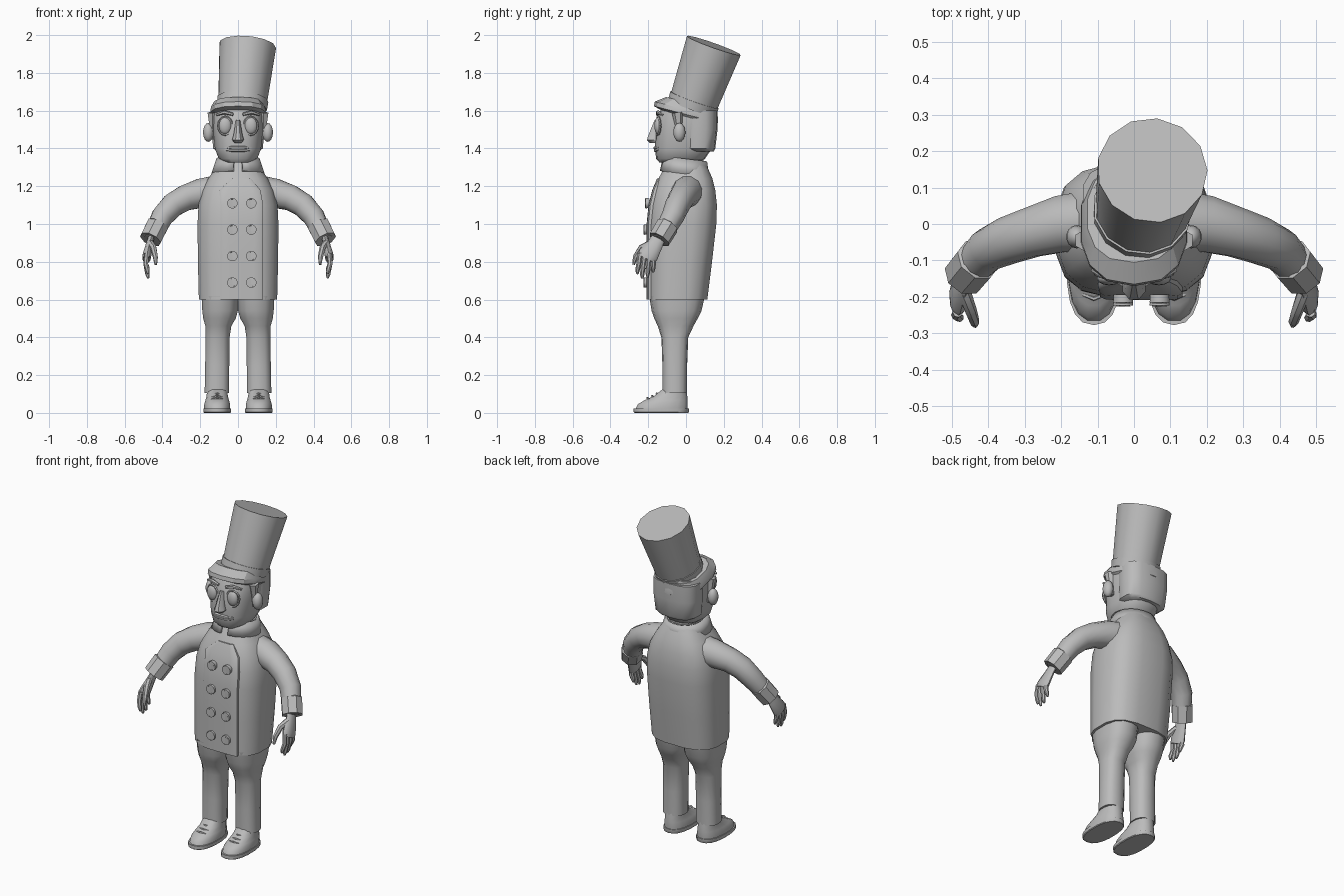
import bpy, bmesh, math
from mathutils import Vector, Matrix

mat = bpy.data.materials.new("plain grey")
mat.diffuse_color = (0.5, 0.5, 0.5, 1)


def finish(name, bm, angle=40):
    bmesh.ops.recalc_face_normals(bm, faces=bm.faces)
    me = bpy.data.meshes.new(name)
    bm.to_mesh(me)
    bm.free()
    me.materials.append(mat)
    ob = bpy.data.objects.new(name, me)
    bpy.context.collection.objects.link(ob)
    bpy.ops.object.select_all(action='DESELECT')
    ob.select_set(True)
    bpy.context.view_layer.objects.active = ob
    bpy.ops.object.shade_smooth_by_angle(angle=math.radians(angle))
    return ob


def skin(name, loops, angle=40, caps=True):
    bm = bmesh.new()
    rows = [[bm.verts.new(p) for p in lp] for lp in loops]
    n = len(rows[0])
    for a, b in zip(rows, rows[1:]):
        for i in range(n):
            bm.faces.new((a[i], a[(i + 1) % n], b[(i + 1) % n], b[i]))
    if caps:
        bm.faces.new(rows[0])
        bm.faces.new(rows[-1])
    return finish(name, bm, angle)


def rounded(n, e):
    for i in range(n):
        t = 2 * math.pi * (i + 0.5) / n
        c, s = math.cos(t), math.sin(t)
        yield (math.copysign(abs(c) ** (2 / e), c), math.copysign(abs(s) ** (2 / e), s))


def stack(name, rings, n=16, e=2.4, x=0, tilt=0, **kw):
    """Rings are (z, half width, front y, back y[, centre x]); tilt lowers the back."""
    loops = []
    for z, rx, yf, yb, *cx in rings:
        cx = cx[0] if cx else x
        loops.append([Vector((cx + rx * u, (yf + yb) / 2 + (yb - yf) / 2 * v,
                              z - tilt * ((yf + yb) / 2 + (yb - yf) / 2 * v)))
                      for u, v in rounded(n, e)])
    return skin(name, loops, **kw)


def tube(name, pts, n=8, flat=1.0, ref=(0, 1, 0), **kw):
    """Sweep along (x, y, z, radius); flat scales the width across ref."""
    P = [Vector(p[:3]) for p in pts]
    loops = []
    for i, p in enumerate(pts):
        t = (P[min(i + 1, len(P) - 1)] - P[max(i - 1, 0)]).normalized()
        a = t.cross(Vector(ref)).normalized()
        b = a.cross(t)
        loops.append([P[i] + p[3] * (flat * u * a + v * b) for u, v in rounded(n, 2)])
    return skin(name, loops, **kw)


def ellipsoid(name, loc, scale):
    bm = bmesh.new()
    bmesh.ops.create_uvsphere(bm, u_segments=14, v_segments=8, radius=1,
                              matrix=Matrix.Translation(loc) @ Matrix.Diagonal((*scale, 1)))
    return finish(name, bm)


# Jacket body and its overlapping front panel
body = [(.60, .21, -.203, .115), (.80, .215, -.203, .14), (1.0, .217, -.203, .163),
        (1.10, .212, -.193, .166), (1.18, .192, -.173, .157), (1.24, .16, -.148, .142),
        (1.29, .125, -.12, .12), (1.33, .10, -.10, .10)]
stack("jacket", body, n=16, e=2.9)
stack("jacket_front_panel", [(z, w, yf - .006, yf + .04, cx) for (z, _, yf, _), w, cx in
                             zip(body[:6], (.115, .115, .115, .115, .11, .05),
                                 (.02, .02, .02, .02, .01, .02))], n=12, e=5)

# Stand-up collar, open at the front
collar = stack("collar", [(1.265, .142, -.14, .125), (1.345, .115, -.122, .113)],
               n=20, e=2.2, tilt=.12, caps=False)
bm = bmesh.new()
bm.from_mesh(collar.data)
bmesh.ops.delete(bm, geom=[f for f in bm.faces if f.calc_center_median().y < -.11
                           and abs(f.calc_center_median().x) < .03], context='FACES')
bm.to_mesh(collar.data)
bm.free()
mod = collar.modifiers.new("thickness", 'SOLIDIFY')
mod.thickness = .014

# Two rows of rimmed buttons
for z, y in ((1.11, -.203), (.97, -.211), (.83, -.211), (.69, -.211)):
    for x in (-.03, .07):
        tube("button", [(x, y + .01, z, .027), (x, y - .012, z, .028), (x, y - .015, z, .022),
                        (x, y - .010, z, .018)], n=12, ref=(0, 0, 1), angle=30)

# Neck and head
stack("neck", [(1.28, .085, -.09, .09), (1.40, .085, -.09, .10)], n=12)
stack("head", [(1.325, .075, -.14, .07), (1.345, .103, -.158, .10), (1.40, .124, -.165, .138),
               (1.50, .133, -.162, .155), (1.57, .137, -.15, .16), (1.62, .13, -.125, .15)],
      n=18, e=2.5)
stack("hair_back", [(1.385, .11, .0, .147), (1.40, .134, -.02, .155), (1.50, .142, -.02, .167),
                    (1.60, .142, -.02, .168)], n=14, e=2.8)

# Cap base with jutting brim
stack("cap_base", [(1.565, .135, -.12, .155), (1.58, .148, -.17, .17), (1.605, .147, -.165, .17),
                   (1.645, .13, -.105, .16)], n=14, e=2.5, tilt=.26, angle=25)

# Tall leaning hat
low, high = Vector((.02, .03, 1.615)), Vector((.05, .147, 1.945))
tube("hat", [(*low, .128), (*low.lerp(high, .16), .132), (*high, .152)],
     n=13, angle=40)
tube("hat_band", [(*low, .134), (*low.lerp(high, .13), .137)], n=13, angle=40)

# Nose and mouth
stack("nose", [(1.43, .02, -.195, -.13), (1.445, .034, -.21, -.13), (1.47, .026, -.202, -.13),
               (1.55, .012, -.168, -.13)], n=8, e=2)
for z, r in ((1.405, .010), (1.392, .009)):
    tube("lip", [(-.07, -.145, z, .003), (-.03, -.163, z - .002, r), (.03, -.163, z - .002, r),
                 (.07, -.145, z, .003)], n=6, ref=(0, 0, 1))

for s in (-1, 1):
    # Eye with rim, brow and ear
    ellipsoid("eye", (s * .068, -.148, 1.52), (.034, .02, .045))
    ring = [(s * .068 + .037 * math.cos(a), 1.52 + .048 * math.sin(a))
            for a in [k * math.pi / 8 for k in range(17)]]
    tube("eye_rim", [(x, -.150 + max(0, abs(x) - .07) * .4, z, .006) for x, z in ring], n=5)
    tube("brow", [(s * .025, -.152, 1.58, .008), (s * .07, -.148, 1.592, .011),
                  (s * .115, -.125, 1.578, .006)], n=6, ref=(0, 0, 1))
    ellipsoid("ear", (s * .157, -.035, 1.485), (.029, .032, .05))
    tube("sideburn", [(s * .135, -.045, 1.59, .03), (s * .135, -.04, 1.53, .02),
                      (s * .132, -.03, 1.45, .014)], n=6)

    # Sleeve and cuff
    tube("sleeve", [(s * .09, .01, 1.175, .09), (s * .20, .0, 1.162, .08),
                    (s * .28, -.023, 1.138, .07), (s * .345, -.045, 1.10, .066),
                    (s * .40, -.07, 1.04, .060), (s * .44, -.115, .96, .052)], n=12)
    tube("cuff", [(s * .425, -.095, .995, .050), (s * .427, -.097, .992, .062),
                  (s * .464, -.142, .918, .060), (s * .464, -.142, .918, .040),
                  (s * .455, -.13, .94, .036)], n=8, ref=(0, 1, 1), angle=30)

    # Hand, four fingers and thumb
    tube("palm", [(s * .455, -.135, .945, .034), (s * .47, -.165, .89, .042),
                  (s * .482, -.20, .835, .054), (s * .484, -.21, .815, .048)],
         n=10, flat=.45)
    for y0, y1, z1 in ((-.242, -.257, .735), (-.218, -.232, .712),
                       (-.194, -.203, .718), (-.170, -.174, .745)):
        tube("finger", [(s * .483, y0, .845, .014), (s * .488, (y0 + y1) / 2, .79, .0135),
                        (s * .478, y1, z1 + .02, .012), (s * .474, y1, z1, .006)], n=7)
    tube("thumb", [(s * .465, -.185, .90, .018), (s * .448, -.235, .875, .017),
                   (s * .437, -.268, .825, .014), (s * .435, -.278, .785, .007)], n=7)

    # Trouser leg, widening into the hips
    stack("trouser_leg", [(.105, .066, -.125, .005, .112), (.25, .065, -.125, .006, .110),
                          (.40, .065, -.13, .012, .108), (.46, .07, -.15, .04, .104),
                          (.50, .088, -.168, .062, .098), (.54, .096, -.182, .082, .095),
                          (.62, .10, -.195, .10, .095)], n=14, e=2.5, x=s * .1) \
        .scale = (s, 1, 1)

    # Shoe: sole, upper, laces
    stack("shoe_sole", [(0, .070, -.272, .012), (.004, .074, -.277, .015),
                        (.024, .074, -.277, .015)], x=s * .11, n=18, e=2.4)
    stack("shoe_upper", [(.022, .070, -.268, .010), (.045, .070, -.258, .011),
                         (.065, .064, -.225, .010), (.09, .057, -.17, .008),
                         (.125, .055, -.125, .003)], x=s * .11, n=16, e=2.3)
    for y, z in ((-.205, .079), (-.18, .089), (-.155, .102)):
        tube("lace", [(s * .11 - .03, y + .012, z - .008, .005), (s * .11, y, z, .006),
                      (s * .11 + .03, y + .012, z - .008, .005)], n=5)
